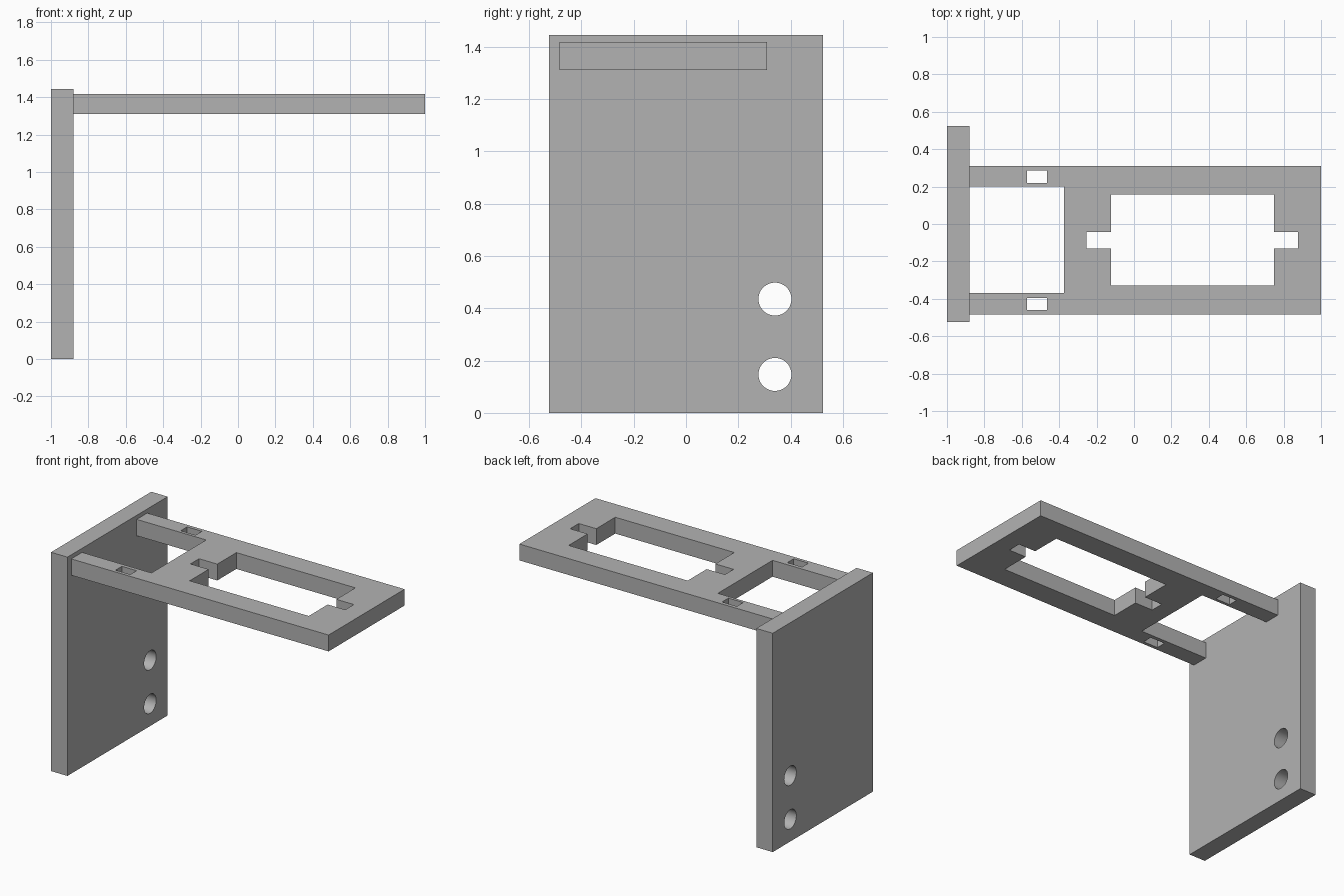
import bpy
import bmesh
import math
from mathutils import Matrix

cube = bpy.data.objects.get("Cube")
if cube:
    bpy.data.objects.remove(cube, do_unlink=True)

grey = bpy.data.materials.new("plain_grey")
grey.use_nodes = True
COLOUR = (0.45, 0.45, 0.45, 1)
grey.diffuse_color = COLOUR
grey.node_tree.nodes["Principled BSDF"].inputs["Base Color"].default_value = COLOUR


def prism(name, outline, low, high):
    """Extrude a closed XY outline from z = low to z = high."""
    bm = bmesh.new()
    face = bm.faces.new([bm.verts.new((x, y, low)) for x, y in outline])
    extruded = bmesh.ops.extrude_face_region(bm, geom=[face])["geom"]
    top = [v for v in extruded if isinstance(v, bmesh.types.BMVert)]
    bmesh.ops.translate(bm, verts=top, vec=(0, 0, high - low))
    bmesh.ops.recalc_face_normals(bm, faces=bm.faces)
    mesh = bpy.data.meshes.new(name)
    bm.to_mesh(mesh)
    bm.free()
    mesh.materials.append(grey)
    obj = bpy.data.objects.new(name, mesh)
    bpy.context.collection.objects.link(obj)
    return obj


def rect(x0, x1, y0, y1):
    return [(x0, y0), (x1, y0), (x1, y1), (x0, y1)]


def cut(target, cutter):
    """Subtract the cutter and remove it."""
    cutter.hide_render = True
    mod = target.modifiers.new("cut", "BOOLEAN")
    mod.operation = "DIFFERENCE"
    mod.solver = "EXACT"
    mod.object = cutter
    bpy.ops.object.select_all(action="DESELECT")
    bpy.context.view_layer.objects.active = target
    target.select_set(True)
    bpy.ops.object.modifier_apply(modifier=mod.name)
    bpy.data.objects.remove(cutter, do_unlink=True)


# Upright mounting plate
INNER = -0.88
plate = prism("upright_plate", rect(-1, INNER, -0.523, 0.523), 0, 1.445)

# Two round bolt holes through the plate
RADIUS = 0.063
for height in (0.147, 0.435):
    circle = [(RADIUS * math.cos(math.tau * i / 48), RADIUS * math.sin(math.tau * i / 48))
              for i in range(48)]
    hole = prism("bolt_hole_cutter", circle, -0.2, 0.2)
    hole.data.transform(Matrix.Translation((-0.94, 0.34, height))
                        @ Matrix.Rotation(math.pi / 2, 4, "Y"))
    cut(plate, hole)
bpy.ops.object.shade_smooth_by_angle(angle=math.radians(30))

# Horizontal frame with two arms reaching the plate
BOTTOM, TOP = 1.31, 1.418
FRONT, BACK = -0.483, 0.31
frame = prism("horizontal_frame", [
    (INNER, FRONT), (1, FRONT), (1, BACK), (INNER, BACK),
    (INNER, 0.2), (-0.373, 0.2), (-0.373, -0.37), (INNER, -0.37)], BOTTOM, TOP)

# Large opening with a notch at each end
X0, X1, Y0, Y1 = -0.122, 0.748, -0.33, 0.157
N0, N1, NY0, NY1 = -0.255, 0.876, -0.132, -0.042
cut(frame, prism("opening_cutter", [
    (X0, Y0), (X1, Y0), (X1, NY0), (N1, NY0), (N1, NY1), (X1, NY1),
    (X1, Y1), (X0, Y1), (X0, NY1), (N0, NY1), (N0, NY0), (X0, NY0)], 1.2, 1.6))

# Small slot in each arm
for y in (-0.428, 0.253):
    cut(frame, prism("slot_cutter", rect(-0.572, -0.464, y - 0.033, y + 0.033), 1.2, 1.6))
